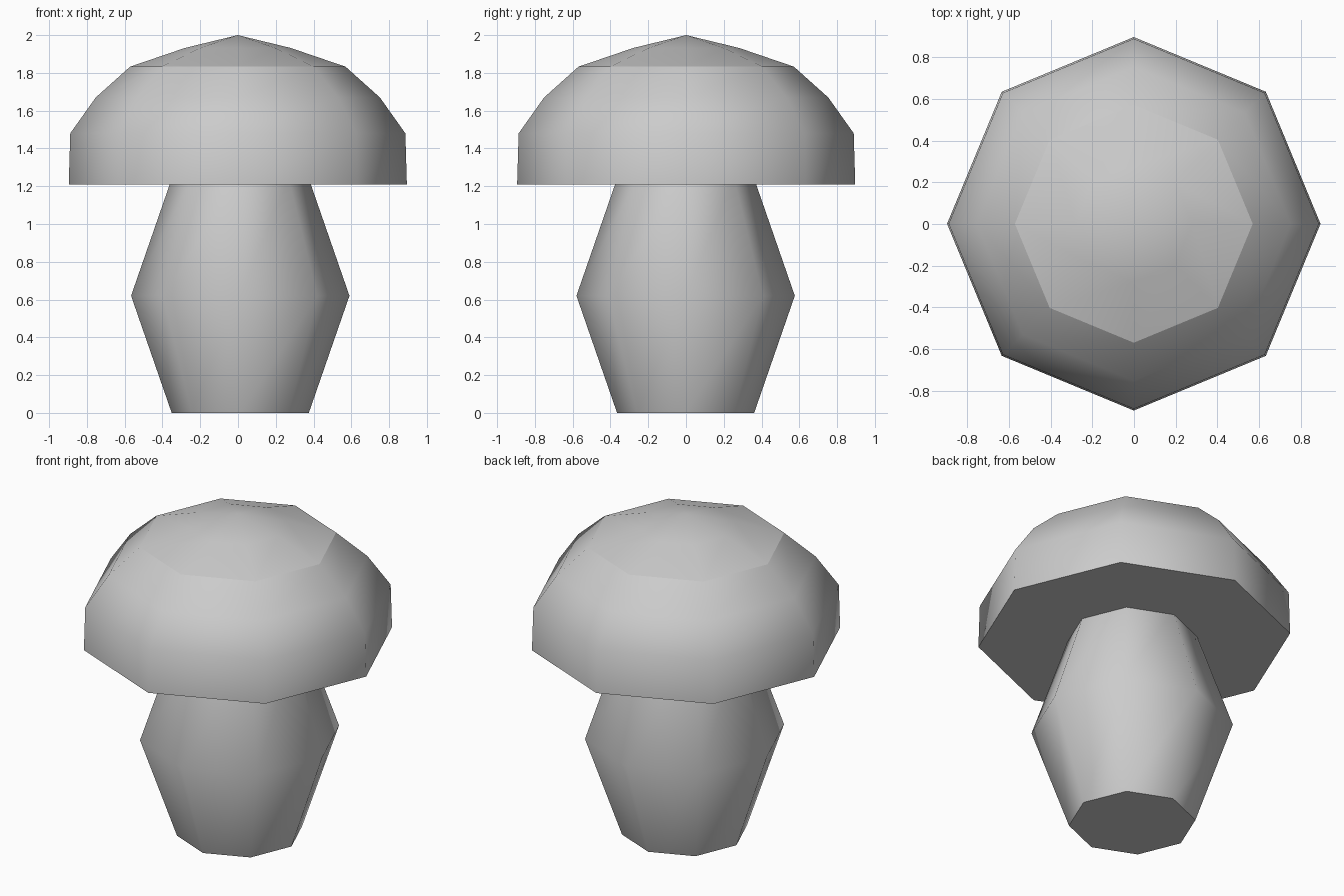
import bpy, bmesh
from math import cos, sin, pi

if "Cube" in bpy.data.objects:
    bpy.data.objects.remove(bpy.data.objects["Cube"])

SIDES = 8


def lathe(name, profile, sharp_rings, cx=0.0, cy=0.0):
    """Turn (radius, z) points into a capped eight-sided solid."""
    bm = bmesh.new()
    rings = []
    for r, z in profile:
        if r == 0:
            rings.append([bm.verts.new((cx, cy, z))])
        else:
            rings.append([bm.verts.new((cx + r * cos(2 * pi * i / SIDES),
                                        cy + r * sin(2 * pi * i / SIDES), z))
                          for i in range(SIDES)])
    for a, b in zip(rings, rings[1:]):
        for i in range(SIDES):
            j = (i + 1) % SIDES
            if len(b) == 1:
                bm.faces.new((a[i], a[j], b[0]))
            else:
                bm.faces.new((a[i], a[j], b[j], b[i]))
    bm.faces.new(rings[0][::-1])
    if len(rings[-1]) > 1:
        bm.faces.new(rings[-1])
    # Smooth faces, with creases only around the chosen rings
    for f in bm.faces:
        f.smooth = True
    for k in sharp_rings:
        ring = rings[k]
        for i in range(SIDES):
            bm.edges.get((ring[i], ring[(i + 1) % SIDES])).smooth = False
    bmesh.ops.recalc_face_normals(bm, faces=bm.faces)
    mesh = bpy.data.meshes.new(name)
    bm.to_mesh(mesh)
    bm.free()
    obj = bpy.data.objects.new(name, mesh)
    bpy.context.collection.objects.link(obj)
    return obj


# Barrel-shaped stem, running slightly into the cap
lathe("stem", [(0.363, 0), (0.578, 0.62), (0.363, 1.24)], (0, 2), 0.012, -0.002)

# Domed cap with a flat underside and a shallow, creased crown
lathe("cap", [(0.895, 1.21), (0.887, 1.48), (0.752, 1.67), (0.57, 1.833),
              (0.28, 1.932), (0, 2.0)], (0, 3), -0.001, 0.001)
